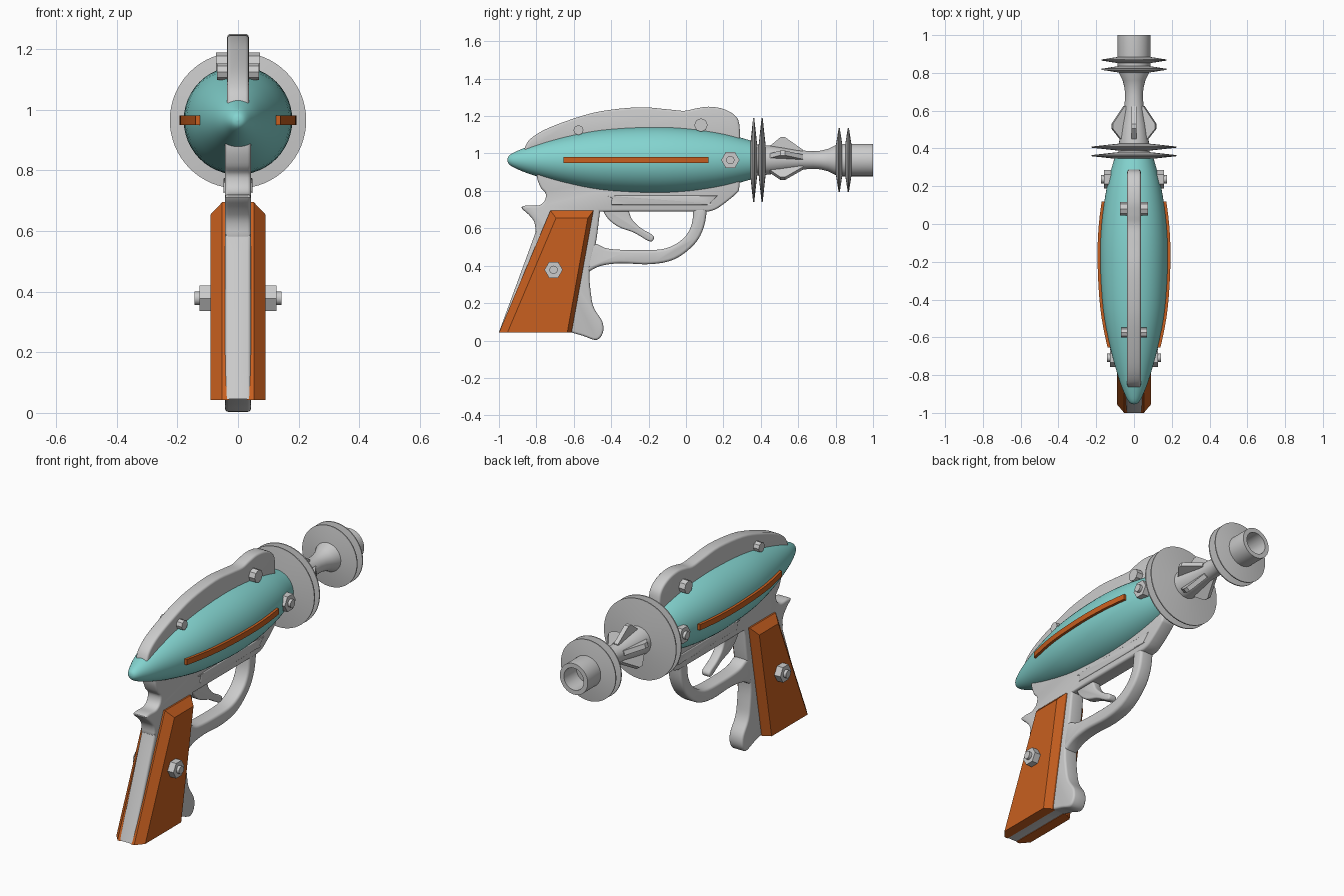
import bpy, bmesh, math
from mathutils import Vector

if "Cube" in bpy.data.objects:
    bpy.data.objects.remove(bpy.data.objects["Cube"])

AXIS_Z = 0.965  # height of the body / barrel axis


def material(name, rgb):
    m = bpy.data.materials.new(name)
    m.diffuse_color = (*rgb, 1)
    m.use_nodes = True
    m.node_tree.nodes["Principled BSDF"].inputs["Base Color"].default_value = m.diffuse_color
    return m


TEAL = material("teal", (0.23, 0.66, 0.63))
ORANGE = material("orange", (0.58, 0.115, 0.014))


def finish(name, bm, mat=None, angle=35):
    bmesh.ops.remove_doubles(bm, verts=bm.verts, dist=1e-5)
    bmesh.ops.recalc_face_normals(bm, faces=bm.faces)
    me = bpy.data.meshes.new(name)
    bm.to_mesh(me)
    bm.free()
    ob = bpy.data.objects.new(name, me)
    bpy.context.collection.objects.link(ob)
    if mat:
        me.materials.append(mat)
    bpy.ops.object.select_all(action='DESELECT')
    ob.select_set(True)
    bpy.context.view_layer.objects.active = ob
    bpy.ops.object.shade_smooth_by_angle(angle=math.radians(angle))
    return ob


def spline(pts, closed=True, steps=4):
    """Catmull-Rom through pts; a point given twice becomes a sharp corner."""
    pts = [Vector(p) for p in pts]
    n = len(pts)
    get = (lambda i: pts[i % n]) if closed else (lambda i: pts[max(0, min(n - 1, i))])
    out = []
    for i in range(n if closed else n - 1):
        a, b, c, d = (get(i + k) for k in (-1, 0, 1, 2))
        if (b - c).length < 1e-6:
            continue
        for s in range(steps):
            t = s / steps
            out.append(0.5 * (2 * b + (c - a) * t + (2 * a - 5 * b + 4 * c - d) * t * t
                              + (3 * b - a - 3 * c + d) * t ** 3))
    return out if closed else out + [pts[-1]]


def loft(bm, rings):
    """Bridge equal-length rings of 3D points and cap both ends."""
    rings = [[bm.verts.new(p) for p in r] for r in rings]
    n = len(rings[0])
    for r, s in zip(rings, rings[1:]):
        for i in range(n):
            bm.faces.new((r[i], r[(i + 1) % n], s[(i + 1) % n], s[i]))
    bm.faces.new(rings[0])
    bm.faces.new(rings[-1])


def plate(name, pts, half, bevel=0.012, mat=None):
    """Flat plate from a (y, z) outline, centred on x = 0, with rounded rims."""
    n = len(pts)
    area = sum(pts[i - 1].cross(pts[i]) for i in range(n))
    sign = 1 if area > 0 else -1
    norms = []
    for i in range(n):
        e, f = (pts[i] - pts[i - 1]).normalized(), (pts[(i + 1) % n] - pts[i]).normalized()
        m = Vector((-e.y - f.y, e.x + f.x)) * sign
        norms.append(m / max(0.6, 1 + e.dot(f)))
    prof = [(half - bevel * (1 - math.sin(a)), bevel * (1 - math.cos(a)))
            for a in (0, math.pi / 6, math.pi / 3, math.pi / 2)]
    prof = [(-x, d) for x, d in reversed(prof)] + prof
    bm = bmesh.new()
    loft(bm, [[(x, *(p + m * d)) for p, m in zip(pts, norms)] for x, d in prof])
    return finish(name, bm, mat)


def lathe(name, prof, mat=None, segs=48):
    """Revolve a (y, radius) profile around the barrel axis."""
    bm = bmesh.new()
    vs = [bm.verts.new((0, y, AXIS_Z + r)) for y, r in prof]
    es = [bm.edges.new(p) for p in zip(vs, vs[1:])]
    bmesh.ops.spin(bm, geom=vs + es, cent=(0, 0, AXIS_Z), axis=(0, 1, 0),
                   angle=math.tau, steps=segs, use_duplicate=False)
    return finish(name, bm, mat)


def rod(name, x0, x1, y, z, r, sides):
    """Prism or cylinder lying along x."""
    bm = bmesh.new()
    loft(bm, [[(x, y + r * math.cos(math.tau * i / sides), z + r * math.sin(math.tau * i / sides))
               for i in range(sides)] for x in (x0, x1)])
    return finish(name, bm)


# Body
body = spline([(-.955, 0), (-.947, .022), (-.91, .045), (-.82, .08), (-.65, .127), (-.45, .164),
               (-.2, .179), (0, .172), (.2, .143), (.36, .1)], closed=False)
lathe("body", [tuple(p) for p in body] + [(.36, 0)], TEAL)


def body_radius(y):
    for a, b in zip(body, body[1:]):
        if a.x <= y <= b.x:
            return a.y + (b.y - a.y) * (y - a.x) / (b.x - a.x)


# Barrel with open muzzle
lathe("barrel", [(.34, 0), (.34, .085), (.44, .078), (.52, .066), (.6, .052), (.68, .047), (.72, .05),
                 (.76, .06), (.8, .08), (.83, .087), (1, .087), (1, .062), (.86, .062), (.86, 0)])

# Cooling discs
for i, (c, r) in enumerate([(.362, .225), (.407, .225), (.819, .171), (.868, .171)]):
    lathe(f"disc_{i + 1}", [(c - .022, 0), (c - .022, .05), (c - .003, r),
                            (c + .003, r), (c + .022, .05), (c + .022, 0)], segs=64)

# Five barrel fins
for k in range(5):
    a = math.tau * k / 5
    bm = bmesh.new()
    out = [(.43, .03), (.43, .06), (.505, .122), (.53, .122), (.625, .055), (.625, .03)]
    loft(bm, [[(r * math.sin(a) + t * math.cos(a), y, AXIS_Z + r * math.cos(a) - t * math.sin(a))
               for y, r in out] for t in (-.013, .013)])
    finish(f"barrel_fin_{k + 1}", bm)

# Top crest
plate("top_crest", spline([(-.865, 1.0), (-.865, 1.0), (-.862, 1.03), (-.835, 1.075), (-.76, 1.125),
                           (-.62, 1.18), (-.46, 1.225), (-.25, 1.247), (-.1, 1.236), (-.01, 1.228),
                           (.05, 1.24), (.12, 1.25), (.2, 1.238), (.265, 1.2), (.287, 1.14),
                           (.287, 1.0), (.287, 1.0)]), .036)

# Frame with grip core and spur
plate("frame", spline([(-.8, .92), (-.8, .92), (-.795, .865), (-.775, .815), (-.75, .785), (-.757, .745),
                       (-.79, .722), (-.85, .722), (-.88, .71), (-.84, .672), (-.812, .635),
                       (-.806, .585), (-.822, .53), (-1, .045), (-1, .045), (-.62, .045), (-.62, .045),
                       (-.55, .025), (-.48, .003), (-.445, .04), (-.447, .1), (-.49, .17),
                       (-.507, .24), (-.515, .37), (-.482, .52), (-.46, .69), (-.46, .69),
                       (.12, .69), (.12, .69), (.17, .708), (.265, .782), (.285, .82),
                       (.285, .95), (.285, .95)]), .043)
plate("frame_rail", spline([(-.4, .725), (-.4, .725), (-.395, .76), (-.375, .775), (.17, .775),
                            (.17, .775), (.13, .735), (.1, .725)]), .047, .006)

# Trigger guard and trigger
plate("trigger_guard", spline([(-.53, .36), (-.53, .36), (-.46, .398), (-.35, .413), (-.19, .408),
                               (-.06, .435), (.045, .515), (.095, .605), (.113, .71), (.113, .71),
                               (.04, .71), (.04, .71), (.03, .62), (-.015, .545), (-.11, .492),
                               (-.25, .483), (-.41, .49), (-.475, .515), (-.53, .53), (-.53, .53)]),
      .042, .015)
plate("trigger", spline([(-.45, .71), (-.45, .71), (-.42, .655), (-.36, .607), (-.28, .578), (-.2, .532),
                         (-.175, .538), (-.178, .563), (-.24, .6), (-.29, .65), (-.31, .71),
                         (-.31, .71)]), .026, .01)

# Crest pins through both sides
rod("rear_crest_pin", -.07, .07, -.575, 1.125, .027, 8)
rod("front_crest_pin", -.073, .073, .08, 1.152, .036, 8)

for s, side in ((1, "right"), (-1, "left")):
    # Grip panels, chamfered on the top and long edges
    low = [(-.725, .695), (-.495, .695), (-.612, .042), (-1, .042)]
    high = [(-.695, .655), (-.525, .655), (-.635, .042), (-.955, .042)]
    bm = bmesh.new()
    loft(bm, [[(s * x, *p) for p in ring] for x, ring in ((.03, low), (.052, low), (.09, high))])
    finish(f"{side}_grip_panel", bm, ORANGE, 20)

    # Side stripes hugging the body
    bm = bmesh.new()
    ys = [-.655 + .775 * i / 20 for i in range(21)]
    loft(bm, [[(s * (body_radius(y) + d), y, AXIS_Z + h)
               for d, h in ((-.02, -.016), (.014, -.016), (.014, .016), (-.02, .016))] for y in ys])
    finish(f"{side}_stripe", bm, ORANGE)

    # Hex nuts with bolt ends
    for part, y, z, x0, x1 in (("grip", -.708, .378, .085, .127), ("body", .237, AXIS_Z, .11, .16)):
        rod(f"{side}_{part}_nut", s * x0, s * x1, y, z, .049, 6)
        rod(f"{side}_{part}_bolt", s * x0, s * (x1 + .016), y, z, .022, 16)
